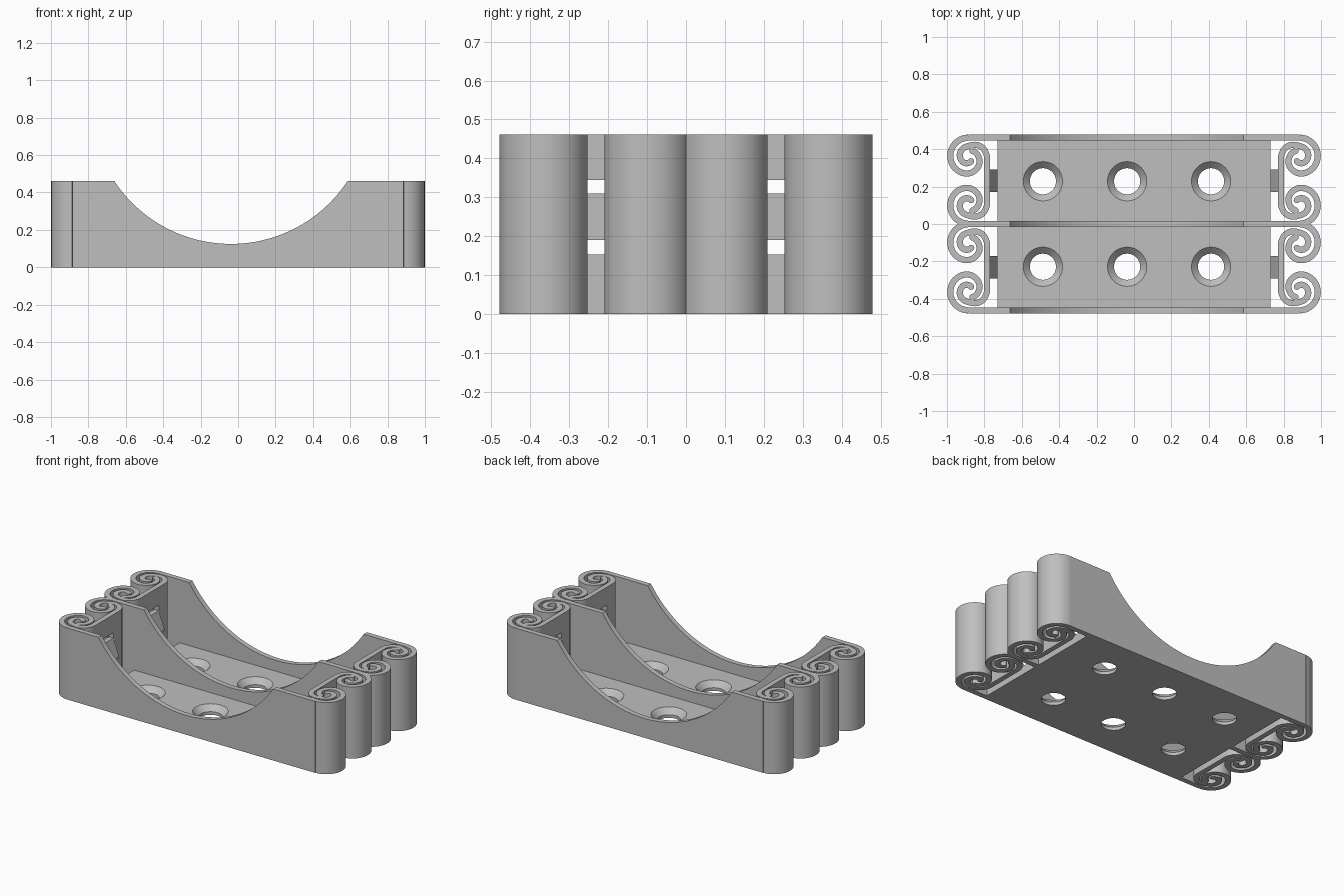
import bpy, bmesh, math
from mathutils import Vector

cube = bpy.data.objects.get("Cube")
if cube:
    bpy.data.objects.remove(cube, do_unlink=True)

GREY = (0.52, 0.52, 0.52, 1)
mat = bpy.data.materials.new("plain grey")
mat.use_nodes = True
mat.diffuse_color = GREY
mat.node_tree.nodes["Principled BSDF"].inputs["Base Color"].default_value = GREY

HEIGHT = 0.462
HALF = 0.0165                 # half of the ribbon and wall thickness
CELL_Y = 0.2315               # centre of each of the two cells
SCROLL_X, SCROLL_DY = 0.885, 0.1325
BAR_X = SCROLL_X - 0.0985
SLOT_Y = 0.06


def finish(bm, name, smooth=False):
    bmesh.ops.recalc_face_normals(bm, faces=bm.faces)
    mesh = bpy.data.meshes.new(name)
    bm.to_mesh(mesh)
    bm.free()
    mesh.materials.append(mat)
    ob = bpy.data.objects.new(name, mesh)
    bpy.context.collection.objects.link(ob)
    bpy.ops.object.select_all(action='DESELECT')
    ob.select_set(True)
    bpy.context.view_layer.objects.active = ob
    if smooth:
        bpy.ops.object.shade_smooth_by_angle(angle=math.radians(35))
    return ob


def prism(bm, points, shift):
    face = bm.faces.new([bm.verts.new(p) for p in points])
    out = bmesh.ops.extrude_face_region(bm, geom=[face])["geom"]
    bmesh.ops.translate(bm, vec=shift, verts=[v for v in out if isinstance(v, bmesh.types.BMVert)])


def box(bm, x, y, z):
    prism(bm, [(x[0], y[0], z[0]), (x[1], y[0], z[0]), (x[1], y[1], z[0]), (x[0], y[1], z[0])],
          (0, 0, z[1] - z[0]))


def spiral(keys):
    """Points of a spiral through (degrees, radius) keys, about the scroll centre."""
    pts = []
    for (a0, r0), (a1, r1) in zip(keys, keys[1:]):
        n = max(2, round(abs(a1 - a0) / 9))
        for i in range(n):
            t = i / n
            a, r = math.radians(a0 + (a1 - a0) * t), r0 + (r1 - r0) * t
            pts.append(Vector((SCROLL_X + r * math.cos(a), SCROLL_DY + r * math.sin(a))))
    # soften the changes of pitch
    for _ in range(2):
        mids = [(a + 2 * b + c) / 4 for a, b, c in zip(pts, pts[1:], pts[2:])]
        pts = [pts[0]] + mids + [pts[-1]]
    return pts


def ribbon(bm, path, sx, sy, cy):
    """Upright band of constant thickness along a plan path."""
    left, right = [], []
    for i, p in enumerate(path):
        d = (path[min(i + 1, len(path) - 1)] - path[max(i - 1, 0)]).normalized()
        n = Vector((-d.y, d.x)) * HALF
        left.append(p + n)
        right.append(p - n)
    # rounded tip
    d = (path[-1] - path[-2]).normalized() * HALF
    n = Vector((-d.y, d.x))
    tip = [path[-1] + n * math.cos(a) + d * math.sin(a)
           for a in (math.pi * k / 6 for k in range(1, 6))]
    prism(bm, [(sx * p.x, sy * p.y + cy, 0) for p in left + tip + right[::-1]], (0, 0, HEIGHT))


# Side and middle walls with the round saddle cut
SADDLE_X, SADDLE_Z, SADDLE_R = -0.038, 0.871, 0.746
reach = math.acos((SADDLE_Z - HEIGHT) / SADDLE_R)
arc = []
for i in range(49):
    a = -reach + 2 * reach * i / 48
    arc.append((SADDLE_X + SADDLE_R * math.sin(a), SADDLE_Z - SADDLE_R * math.cos(a)))
outline = [(SCROLL_X, 0), (-SCROLL_X, 0), (-SCROLL_X, HEIGHT)] + arc + [(SCROLL_X, HEIGHT)]
wall_y = CELL_Y + SCROLL_DY + 0.0985
for name, y in (("front_wall", -wall_y), ("middle_wall", 0), ("back_wall", wall_y)):
    bm = bmesh.new()
    prism(bm, [(x, y - HALF, z) for x, z in outline], (0, 2 * HALF, 0))
    finish(bm, name, True)

# Interlocking scroll springs at both ends of both cells
outer_hook = spiral([(90, .0985), (-60, .0985), (-90, .0965), (-135, .078), (-180, .052), (-225, .036), (-240, .032)])
inner_hook = spiral([(180, .0985), (150, .090), (120, .070), (90, .052), (0, .047), (-60, .044), (-110, .034), (-125, .030)])
inner_hook.insert(0, Vector((BAR_X, SLOT_Y)))
for sx, side in ((1, "left"), (-1, "right")):
    for cy, place in ((-CELL_Y, "front"), (CELL_Y, "back")):
        bm = bmesh.new()
        for sy in (1, -1):
            ribbon(bm, outer_hook, sx, sy, cy)
            ribbon(bm, inner_hook, sx, sy, cy)
        finish(bm, f"{side}_{place}_scrolls", True)

        # slotted bar joining the two inner hooks, with a wedge catch
        bm = bmesh.new()
        xs = (sx * (BAR_X - HALF), sx * (BAR_X + HALF))
        ys = (cy - SLOT_Y, cy + SLOT_Y)
        for zs in ((0, .153), (.19, .31), (.345, HEIGHT)):
            box(bm, xs, ys, zs)
        prism(bm, [(xs[0], ys[0], .19), (sx * .73, ys[0], .19), (sx * .73, ys[0], .205), (xs[0], ys[0], .31)],
              (0, 2 * SLOT_Y, 0))
        finish(bm, f"{side}_{place}_catch_bar")

# Floor with countersunk holes
FLOOR = 0.055
bm = bmesh.new()
box(bm, (-.73, .73), (-wall_y, wall_y), (0, FLOOR))
floor = finish(bm, "floor")

bm = bmesh.new()
profile = [(.07, -.02), (.07, FLOOR - .035), (.105, FLOOR), (.105, FLOOR + .02)]
for hx in (-.487, -.037, .412):
    for hy in (-CELL_Y + .003, CELL_Y - .003):
        rings = [[bm.verts.new((hx + r * math.cos(k * math.tau / 40), hy + r * math.sin(k * math.tau / 40), z))
                  for k in range(40)] for r, z in profile]
        for low, high in zip(rings, rings[1:]):
            for k in range(40):
                j = (k + 1) % 40
                bm.faces.new((low[k], low[j], high[j], high[k]))
        bm.faces.new(rings[0])
        bm.faces.new(rings[-1])
cutter = finish(bm, "hole_cutter")
cutter.hide_render = True

bpy.context.view_layer.objects.active = floor
cut = floor.modifiers.new("holes", 'BOOLEAN')
cut.operation = 'DIFFERENCE'
cut.solver = 'EXACT'
cut.object = cutter
bpy.ops.object.modifier_apply(modifier=cut.name)
bpy.data.objects.remove(cutter, do_unlink=True)
bpy.ops.object.select_all(action='DESELECT')
floor.select_set(True)
bpy.ops.object.shade_smooth_by_angle(angle=math.radians(30))
